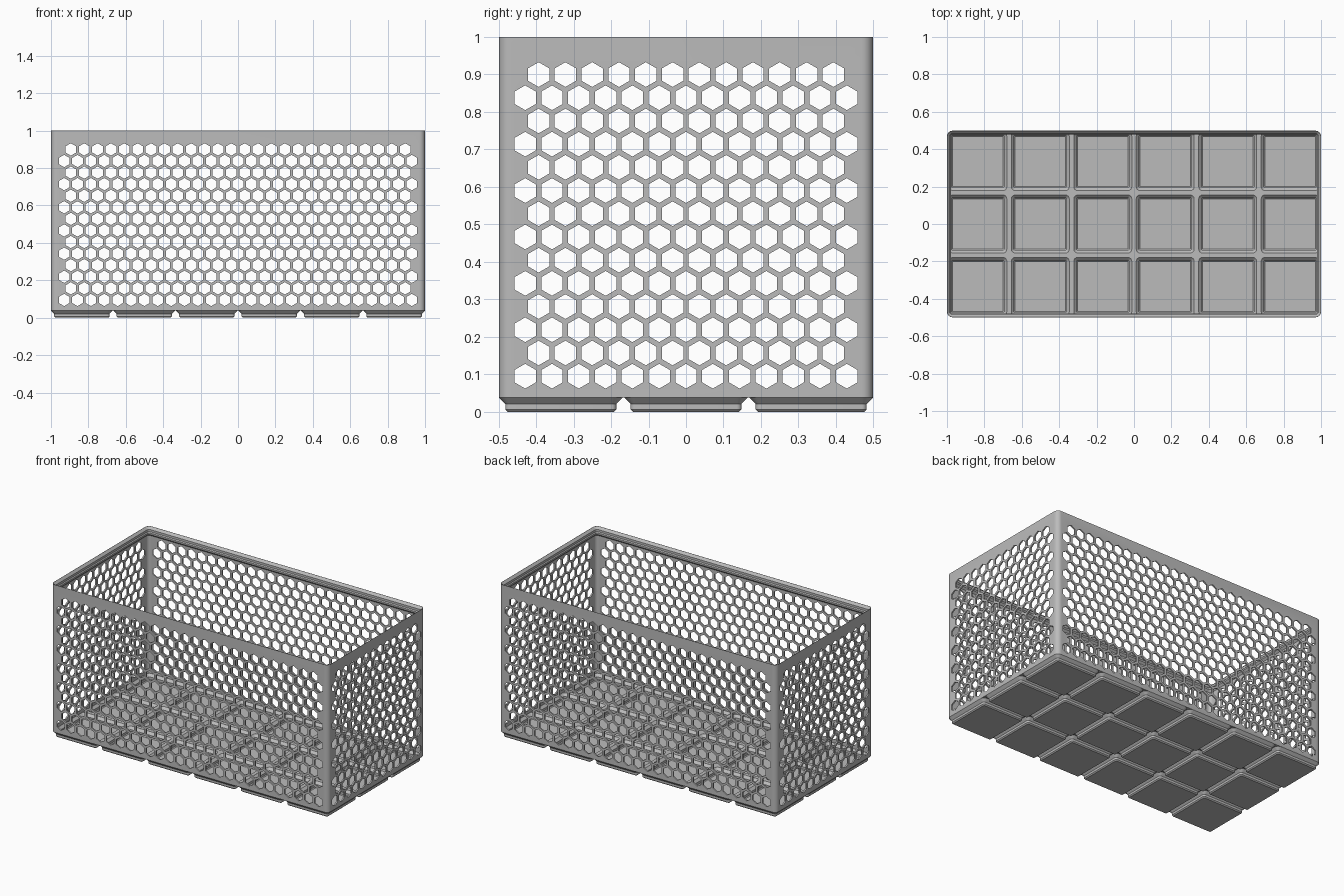
import bpy, bmesh, math
from mathutils import Vector

cube = bpy.data.objects.get("Cube")
if cube:
    bpy.data.objects.remove(cube, do_unlink=True)

grey = bpy.data.materials.new("plain grey")
grey.use_nodes = True
grey.diffuse_color = (0.5, 0.5, 0.5, 1)
grey.node_tree.nodes["Principled BSDF"].inputs["Base Color"].default_value = (0.5, 0.5, 0.5, 1)

HX, HY = 1.0, 0.499            # half size of the box
PITCH, CELL = 0.334, 0.165     # foot spacing and half size
BASE, WEB = 0.038, 0.045       # wall bottom and web top
RADIUS, WALL = 0.03, 0.009


def finish(name, bm):
    bmesh.ops.recalc_face_normals(bm, faces=bm.faces)
    mesh = bpy.data.meshes.new(name)
    bm.to_mesh(mesh)
    bm.free()
    mesh.materials.append(grey)
    obj = bpy.data.objects.new(name, mesh)
    bpy.context.collection.objects.link(obj)
    return obj


def rounded_ring(bm, hx, hy, r, z, cx=0, cy=0, steps=6):
    ring = []
    for q, (sx, sy) in enumerate(((1, 1), (-1, 1), (-1, -1), (1, -1))):
        for i in range(steps + 1):
            a = math.pi / 2 * (q + i / steps)
            ring.append(bm.verts.new((cx + sx * (hx - r) + r * math.cos(a),
                                      cy + sy * (hy - r) + r * math.sin(a), z)))
    return ring


def bridge(bm, a, b):
    n = len(a)
    for i in range(n):
        j = (i + 1) % n
        bm.faces.new((a[i], a[j], b[j], b[i]))


def prism(bm, points, offset):
    low = [bm.verts.new(p) for p in points]
    high = [bm.verts.new(Vector(p) + Vector(offset)) for p in points]
    bm.faces.new(low)
    bm.faces.new(high[::-1])
    bridge(bm, low, high)


def select_only(obj):
    bpy.ops.object.select_all(action='DESELECT')
    obj.select_set(True)
    bpy.context.view_layer.objects.active = obj


# Wall with a stepped stacking lip: (inset, height) going round the section
bm = bmesh.new()
section = [(0, BASE), (0, 1), (0.0012, 1), (0.0155, 0.985), (0.0155, 0.971),
           (0.0207, 0.965), (0.0207, 0.955), (WALL, 0.943), (WALL, BASE)]
rings = [rounded_ring(bm, HX - d, HY - d, RADIUS - d, z) for d, z in section]
for a, b in zip(rings, rings[1:] + rings[:1]):
    bridge(bm, a, b)
wall = finish("perforated_wall", bm)

# Honeycomb holes through opposite walls
HOLE_R, STEP, ROW = 0.033, 0.0715, 0.0619


def honeycomb(name, full_count, along_x):
    bm = bmesh.new()
    for row in range(14):
        count = full_count - row % 2
        for k in range(count):
            u0 = (k - (count - 1) / 2) * STEP
            z0 = 0.095 + row * ROW
            pts = []
            for i in range(6):
                a = math.pi / 3 * i + math.pi / 6
                u, z = u0 + HOLE_R * math.cos(a), z0 + HOLE_R * math.sin(a)
                pts.append((u, -0.7, z) if along_x else (-1.2, u, z))
            prism(bm, pts, (0, 1.4, 0) if along_x else (2.4, 0, 0))
    return finish(name, bm)


for cutter in (honeycomb("long_side_cutter", 27, True),
               honeycomb("short_side_cutter", 13, False)):
    cutter.hide_render = True
    mod = wall.modifiers.new("holes", 'BOOLEAN')
    mod.operation, mod.solver, mod.object = 'DIFFERENCE', 'MANIFOLD', cutter
    select_only(wall)
    bpy.ops.object.modifier_apply(modifier=mod.name)
    bpy.data.objects.remove(cutter, do_unlink=True)

# Hollow feet: (half size, corner radius, height) from underside to inner floor
foot_profile = [(0.1415, 0.0064, 0), (0.148, 0.0127, 0.0064), (0.148, 0.0127, 0.0207),
                (CELL, RADIUS, BASE), (0.163, 0.028, BASE), (0.163, 0.028, WEB),
                (0.155, 0.02, WEB), (0.1395, 0.006, 0.0295), (0.1395, 0.006, 0.0145),
                (0.1345, 0.003, 0.0095)]
bm = bmesh.new()
for ix in range(6):
    for iy in range(3):
        cx, cy = (ix - 2.5) * PITCH, (iy - 1) * PITCH
        rings = [rounded_ring(bm, h, h, r, z, cx, cy) for h, r, z in foot_profile]
        for a, b in zip(rings, rings[1:]):
            bridge(bm, a, b)
        bm.faces.new(rings[0])
        bm.faces.new(rings[-1])
feet = finish("hollow_feet", bm)

# Web joining the feet: bars along the seams and diamonds at their crossings
bm = bmesh.new()
xs = [(i - 2) * PITCH for i in range(5)]
ys = [(i - 0.5) * PITCH for i in range(2)]
UP = (0, 0, WEB + 0.0003 - BASE)


def bar(x, y, hx, hy):
    prism(bm, [(x - hx, y - hy, BASE), (x + hx, y - hy, BASE),
               (x + hx, y + hy, BASE), (x - hx, y + hy, BASE)], UP)


def diamond(x, y, r=0.034):
    pts = [(x + r, y), (x, y + r), (x - r, y), (x, y - r)]
    prism(bm, [(max(-HX, min(HX, a)), max(-HY, min(HY, b)), BASE) for a, b in pts], UP)


for x in xs:
    bar(x, 0, 0.012, HY - 0.002)
for y in ys:
    bar(0, y, HX - 0.002, 0.012)
for x in xs:
    for y in (-HY, *ys, HY):
        diamond(x, y)
for y in ys:
    for x in (-HX, HX):
        diamond(x, y)
web = finish("floor_web", bm)

for obj in (wall, feet):
    select_only(obj)
    bpy.ops.object.shade_smooth_by_angle(angle=math.radians(30))
